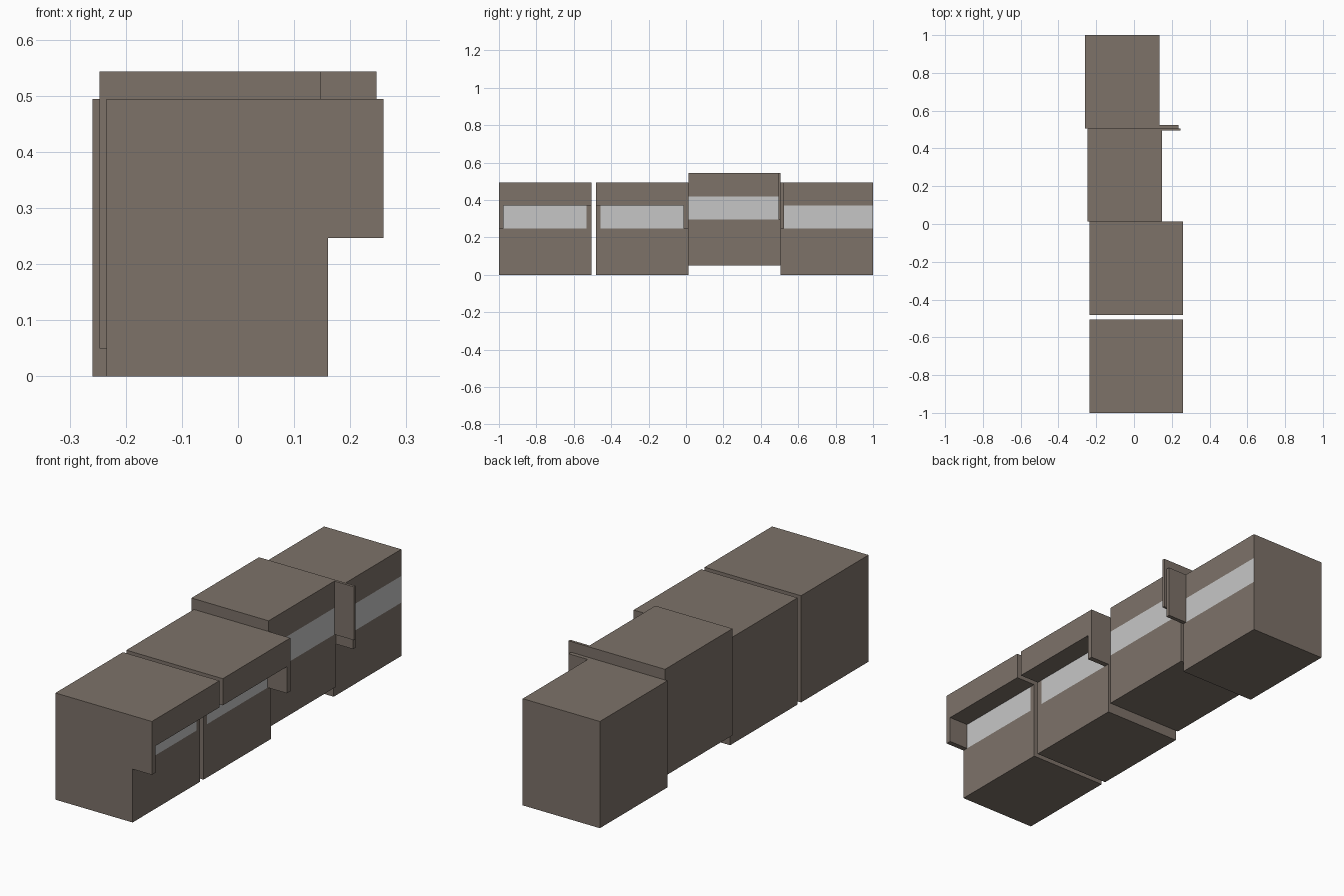
import bpy
import bmesh
from mathutils import Vector

if "Cube" in bpy.data.objects:
    bpy.data.objects.remove(bpy.data.objects["Cube"], do_unlink=True)

U = 2 / 81                 # module: the row is 81 modules long
DEPTH, HEIGHT, LENGTH = 16, 20, 20
REACH = 4                  # how far canopies and fins project
BAND = (10, 15)            # window band, above each unit's base


def make_material(name, color):
    mat = bpy.data.materials.new(name)
    mat.use_nodes = True
    mat.diffuse_color = color
    mat.node_tree.nodes["Principled BSDF"].inputs["Base Color"].default_value = color
    return mat


wall = make_material("warm grey wall", (0.205, 0.168, 0.141, 1))
glass = make_material("pale grey window", (0.565, 0.565, 0.565, 1))


def add_box(bm, low, high):
    verts = bmesh.ops.create_cube(bm, size=1)["verts"]
    for v in verts:
        v.co = Vector([(h if c > 0 else l) * U for c, l, h in zip(v.co, low, high)])


def finish(bm, name):
    mesh = bpy.data.meshes.new(name)
    bm.to_mesh(mesh)
    bm.free()
    mesh.materials.append(wall)
    mesh.materials.append(glass)
    obj = bpy.data.objects.new(name, mesh)
    bpy.context.collection.objects.link(obj)


def build_unit(name, x, y, z, fin, band, canopy):
    """x, y, z: low corner; fin and band: start and end along the unit."""
    front = x + DEPTH

    # Body, cut along the window band's edges
    bm = bmesh.new()
    add_box(bm, (x, y, z), (front, y + LENGTH, z + HEIGHT))
    cuts = [((0, 0, z + h), (0, 0, 1)) for h in BAND]
    cuts += [((0, y + b, 0), (0, 1, 0)) for b in band]
    for point, normal in cuts:
        bmesh.ops.bisect_plane(bm, geom=bm.verts[:] + bm.edges[:] + bm.faces[:],
                               plane_co=Vector(point) * U, plane_no=normal)
    for face in bm.faces:
        c = face.calc_center_median() / U
        if (face.normal.x > 0.9 and z + BAND[0] < c.z < z + BAND[1]
                and y + band[0] < c.y < y + band[1]):
            face.material_index = 1
    finish(bm, name + "_body")

    # Side fin hanging beside the window
    bm = bmesh.new()
    fin_top = BAND[1] if canopy else HEIGHT
    add_box(bm, (front, y + fin[0], z + BAND[0]),
            (front + REACH, y + fin[1], z + fin_top))
    finish(bm, name + "_fin")

    # Overhanging upper storey
    if canopy:
        bm = bmesh.new()
        add_box(bm, (front, y, z + BAND[1]),
                (front + REACH, y + LENGTH, z + HEIGHT))
        finish(bm, name + "_canopy")


build_unit("first_unit", -9.5, -40.5, 0, (0, 1), (1, 19), True)
build_unit("second_unit", -9.5, -19.5, 0, (19, 20), (1, 19), True)
build_unit("third_unit", -10, 0.5, 2, (19.5, 20), (0, 19.5), False)
build_unit("fourth_unit", -10.5, 20.5, 0, (0, 0.75), (0.75, 20), False)
